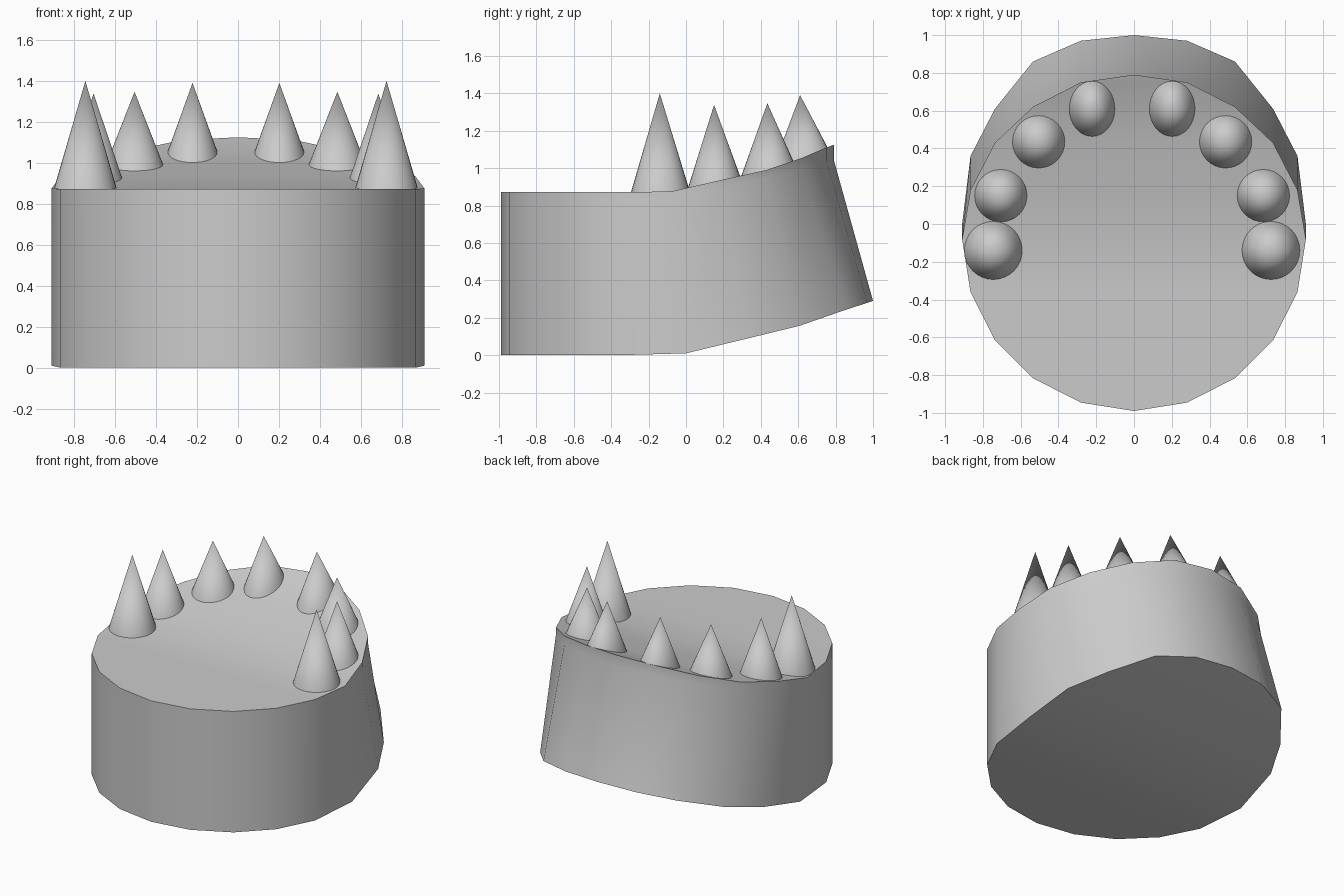
import bpy, bmesh
from math import sin, cos, pi, radians

if "Cube" in bpy.data.objects:
    bpy.data.objects.remove(bpy.data.objects["Cube"])

R, CY = 0.91, -0.08
# back half stations (18 degree steps): y and z at the lower and upper rims
LOW = [(0.0, 0.01), (0.36, 0.097), (0.61, 0.158), (0.86, 0.245), (0.97, 0.28), (1.0, 0.29)]
TOP = [(-0.08, 0.875), (0.18, 0.935), (0.43, 0.99), (0.62, 1.055), (0.75, 1.11), (0.79, 1.125)]


def top_height(y):
    """Height of the sloping top surface at y."""
    if y <= TOP[0][0]:
        return 0.872
    for (y0, z0), (y1, z1) in zip(TOP, TOP[1:]):
        if y <= y1:
            return z0 + (z1 - z0) * (y - y0) / (y1 - y0)
    return TOP[-1][1]


def finish(bm, name):
    bmesh.ops.recalc_face_normals(bm, faces=bm.faces)
    me = bpy.data.meshes.new(name)
    bm.to_mesh(me)
    bm.free()
    ob = bpy.data.objects.new(name, me)
    bpy.context.collection.objects.link(ob)
    bpy.ops.object.select_all(action='DESELECT')
    bpy.context.view_layer.objects.active = ob
    ob.select_set(True)
    bpy.ops.object.shade_smooth_by_angle(angle=radians(30))
    return ob


# base block: 20-sided drum whose back half bends upward
bm = bmesh.new()
N = 20
low, mid, top = [], [], []
for i in range(N):
    a = -pi / 2 + i * 2 * pi / N
    x, s = R * cos(a), sin(a)
    if s < -0.01:
        y = CY + R * s
        pl, pt, drop = (y, 0.0), (y, 0.872), 0.03
    else:
        k = min(i - 5, 15 - i)
        pl, pt, drop = LOW[k], TOP[k], 0.03 + 0.01 * k
    low.append(bm.verts.new((x, pl[0], pl[1])))
    mid.append(bm.verts.new((x, pt[0], pt[1] - drop)))
    top.append(bm.verts.new((x, pt[0], pt[1])))
for i in range(N):
    j = (i + 1) % N
    for a, b in ((low, mid), (mid, top)):
        bm.faces.new((a[i], a[j], b[j], b[i]))
# cap both ends with strips running across the width
for ring in (low, top):
    for i in range(N // 2):
        strip = [ring[i], ring[i + 1], ring[(N - i - 1) % N], ring[(N - i) % N]]
        bm.faces.new(list(dict.fromkeys(strip)))
finish(bm, "base_block")


# spikes: cones whose feet follow the sloping top
def spike(name, x, y, rx, ry, apex, n=32):
    bm = bmesh.new()
    tip = bm.verts.new((x, y, apex))
    ring = []
    for i in range(n):
        a = 2 * pi * i / n
        py = y + ry * sin(a)
        ring.append(bm.verts.new((x + rx * cos(a), py, top_height(py) - 0.004)))
    for i in range(n):
        bm.faces.new((ring[i], ring[(i + 1) % n], tip))
    bm.faces.new(ring[::-1])
    finish(bm, name)


SPIKES = [(0.735, -0.14, 0.155, 0.155, 1.40),
          (0.695, 0.15, 0.14, 0.14, 1.338),
          (0.495, 0.435, 0.14, 0.14, 1.347),
          (0.212, 0.61, 0.122, 0.148, 1.39)]
for k, (x, y, rx, ry, apex) in enumerate(SPIKES):
    for side, label in ((-1, "left"), (1, "right")):
        spike(f"spike_{label}_{k + 1}", side * x - 0.01, y, rx, ry, apex)
